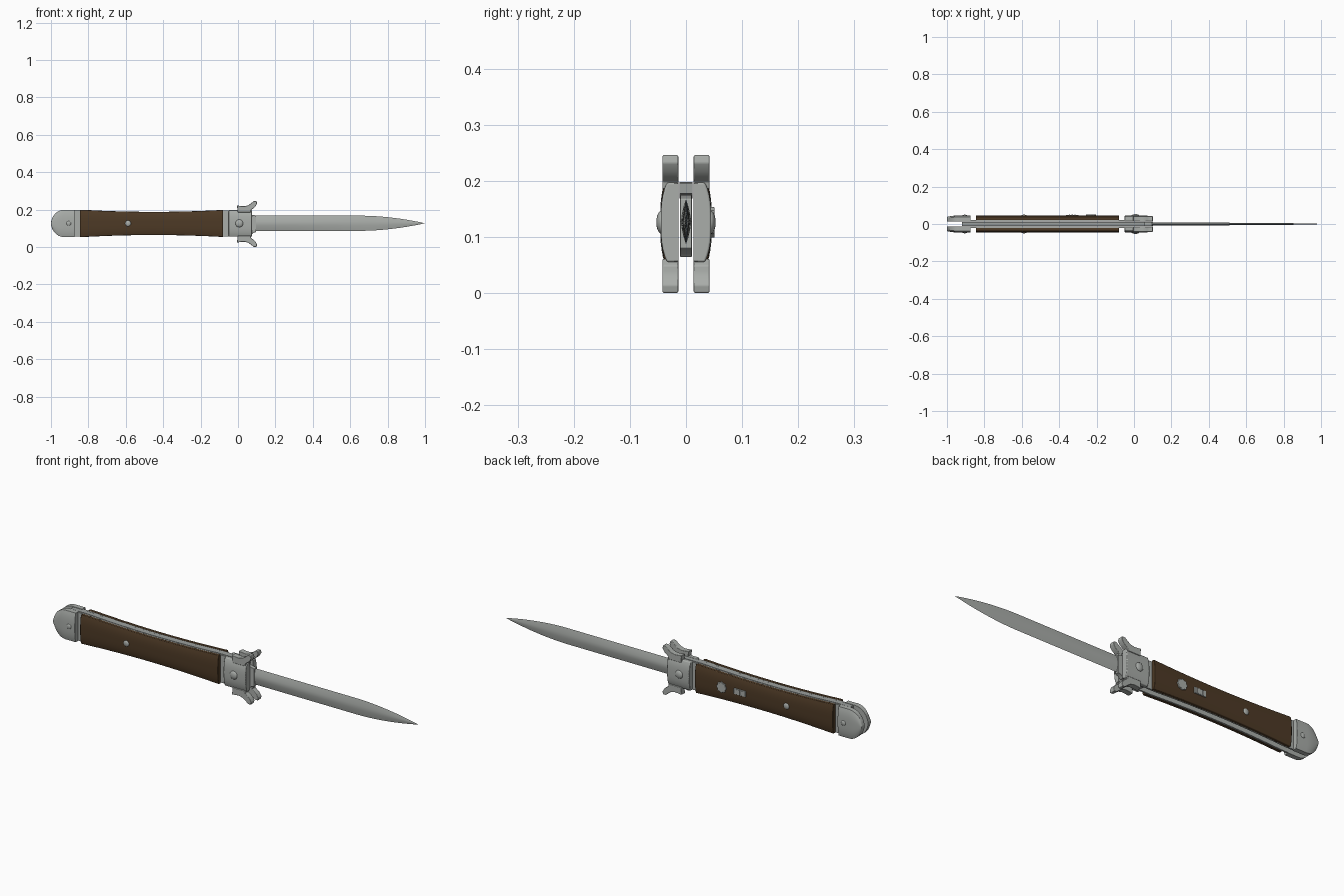
import bpy, bmesh, math
from mathutils import Matrix

if "Cube" in bpy.data.objects:
    bpy.data.objects.remove(bpy.data.objects["Cube"])

ZC = 0.126   # centre line of the handle


def material(name, rgb):
    m = bpy.data.materials.new(name)
    m.diffuse_color = (*rgb, 1)
    m.use_nodes = True
    m.node_tree.nodes["Principled BSDF"].inputs["Base Color"].default_value = m.diffuse_color
    return m


STEEL = material("polished steel", (0.40, 0.42, 0.40))
SPRING = material("dull steel", (0.33, 0.35, 0.34))
WOOD = material("dark brown wood", (0.075, 0.042, 0.019))


def finish(name, bm, mat, bevel=0.0, angle=40):
    bmesh.ops.recalc_face_normals(bm, faces=bm.faces)
    me = bpy.data.meshes.new(name)
    bm.to_mesh(me)
    bm.free()
    me.materials.append(mat)
    for p in me.polygons:
        p.use_smooth = True
    ob = bpy.data.objects.new(name, me)
    bpy.context.collection.objects.link(ob)
    if bevel:
        mod = ob.modifiers.new("bevel", 'BEVEL')
        mod.width, mod.segments = bevel, 2
        mod.limit_method = 'ANGLE'
        mod.angle_limit = math.radians(40)
        mod.harden_normals = True
    else:
        me.set_sharp_from_angle(angle=math.radians(angle))
    return ob


def prism(name, outline, y0, y1, mat, bevel=0.0):
    """Extrude an (x, z) outline between two y values."""
    bm = bmesh.new()
    a = [bm.verts.new((x, y0, z)) for x, z in outline]
    b = [bm.verts.new((x, y1, z)) for x, z in outline]
    n = len(a)
    bm.faces.new(a)
    bm.faces.new(b)
    for i in range(n):
        bm.faces.new((a[i], a[(i + 1) % n], b[(i + 1) % n], b[i]))
    return finish(name, bm, mat, bevel)


def loft(name, rings, mat, bevel=0.0, angle=40):
    """Skin closed rings of 3D points and cap both ends."""
    bm = bmesh.new()
    vs = [[bm.verts.new(p) for p in r] for r in rings]
    n = len(vs[0])
    for a, b in zip(vs, vs[1:]):
        for i in range(n):
            bm.faces.new((a[i], a[(i + 1) % n], b[(i + 1) % n], b[i]))
    bm.faces.new(vs[0])
    bm.faces.new(vs[-1])
    return finish(name, bm, mat, bevel, angle)


def span(a, b, n):
    return [a + (b - a) * i / n for i in range(n + 1)]


def half(x):
    """Half height of the waisted handle with its rounded butt."""
    if x < -0.93:
        u = min((-0.93 - x) / 0.07, 1)
        return max(0.073 * (1 - u * u) ** 0.55, 0.008)
    if x > -0.07:
        return 0.071
    return 0.062 + 0.011 * min(((x + 0.45) / 0.38) ** 2, 1)


def dome_ring(x, s, y0, y1, edge):
    """Side-plate section: flat inside, gently domed outside."""
    h = half(x)
    ts = span(-1, 1, 12)
    pts = [(x, s * (y1 - (y1 - edge) * abs(t) ** 3), ZC + h * t) for t in ts]
    return [(x, s * y0, ZC - h)] + pts + [(x, s * y0, ZC + h)]


def rivet(name, x, s, y, r, height):
    """Domed pin head on one side of the handle."""
    bm = bmesh.new()
    bmesh.ops.create_uvsphere(bm, u_segments=20, v_segments=10, radius=1)
    bmesh.ops.transform(bm, verts=bm.verts, matrix=Matrix.Translation((x, s * y, ZC))
                        @ Matrix.Diagonal((r, height, r, 1)))
    finish(name, bm, STEEL)


BUTT = [-0.93 - 0.07 * math.sin(a) for a in span(math.pi / 2, 0, 10)]
BODY = span(-0.9, -0.07, 24) + [0.075]

for s, side in ((-1, "front"), (1, "back")):
    # liner plate running the whole handle
    xs = [x + 0.004 for x in BUTT] + BODY
    outline = [(x, ZC + half(x) - 0.002) for x in xs]
    outline += [(x, ZC - half(x) + 0.002) for x in reversed(xs)]
    prism(side + "_liner", outline, s * 0.0135, s * 0.0215, STEEL)

    # wooden grip scale
    loft(side + "_grip_scale",
         [dome_ring(x, s, 0.021, 0.045, 0.037) for x in span(-0.845, -0.08, 24)],
         WOOD, 0.003)

    # rounded butt cap, thinning a little to the end
    rings = []
    for x in BUTT + [-0.9, -0.873]:
        k = max(0, (-0.93 - x) / 0.07) ** 2
        rings.append(dome_ring(x, s, 0.0135, 0.046 - 0.008 * k, 0.038 - 0.008 * k))
    loft(side + "_butt_cap", rings, STEEL, 0.002)

    # front bolster
    loft(side + "_bolster",
         [dome_ring(x, s, 0.0135, 0.045, 0.034) for x in (-0.05, -0.01, 0.03, 0.075)],
         STEEL, 0.004)

    # swept guard wings, upper and mirrored lower
    wing = [(-0.002, 0.185), (-0.005, 0.222), (0.015, 0.219), (0.035, 0.218),
            (0.055, 0.223), (0.07, 0.234), (0.084, 0.245), (0.099, 0.246),
            (0.102, 0.232), (0.094, 0.217), (0.083, 0.207), (0.07, 0.198), (0.068, 0.185)]
    prism(side + "_upper_guard", wing, s * 0.0135, s * 0.042, STEEL, 0.003)
    prism(side + "_lower_guard", [(x, 0.246 - z) for x, z in wing],
          s * 0.0135, s * 0.042, STEEL, 0.003)

    # pin heads
    rivet(side + "_pivot_pin", 0.007, s, 0.043, 0.021, 0.010)
    rivet(side + "_middle_pin", -0.588, s, 0.043, 0.016, 0.007)
    rivet(side + "_butt_pin", -0.905, s, 0.044, 0.013, 0.006)

# spring along the top of the channel
xs = span(-0.92, 0.06, 24)
prism("back_spring", [(x, ZC + half(x) - 0.001) for x in xs]
      + [(x, ZC + half(x) - 0.02) for x in reversed(xs)], -0.0115, 0.0115, SPRING)

# blade root between the bolsters
prism("blade_tang", [(-0.05, 0.064), (0.07, 0.064), (0.082, 0.076), (0.097, 0.08),
                     (0.097, 0.168), (0.06, 0.175), (-0.05, 0.175)],
      -0.0105, 0.0105, STEEL, 0.002)

# double-tapered blade with a lens-shaped section
rings = []
for x in span(0.08, 0.65, 8) + span(0.68, 0.998, 14):
    u = max(0, (x - 0.65) / 0.35)
    h = 0.0405 * (1 - u ** 1.9)
    t = 0.0095 - 0.006 * (x - 0.08) / 0.92
    t *= min(1, 0.25 + h / 0.04)
    up = [(x, t * (1 - abs(k) ** 1.5), ZC + 0.001 + h * k) for k in span(-1, 1, 8)]
    rings.append(up + [(px, -py, pz) for px, py, pz in reversed(up[1:-1])])
loft("blade", rings, STEEL, 0, 50)

# scalloped release button and safety slider on the back
button = []
for i in range(48):
    a = 2 * math.pi * i / 48
    r = 0.0255 + 0.0018 * math.cos(8 * a)
    button.append((-0.23 + r * math.cos(a), ZC + r * math.sin(a)))
prism("release_button", button, 0.040, 0.051, STEEL, 0.002)
prism("safety_slider", [(-0.363, ZC - 0.015), (-0.298, ZC - 0.015),
                        (-0.298, ZC + 0.015), (-0.363, ZC + 0.015)],
      0.040, 0.049, STEEL, 0.002)
for i in range(3):
    x = -0.345 + 0.015 * i
    prism("slider_ridge_%d" % (i + 1), [(x - 0.003, ZC - 0.012), (x + 0.003, ZC - 0.012),
                                        (x + 0.003, ZC + 0.012), (x - 0.003, ZC + 0.012)],
          0.048, 0.051, STEEL)
